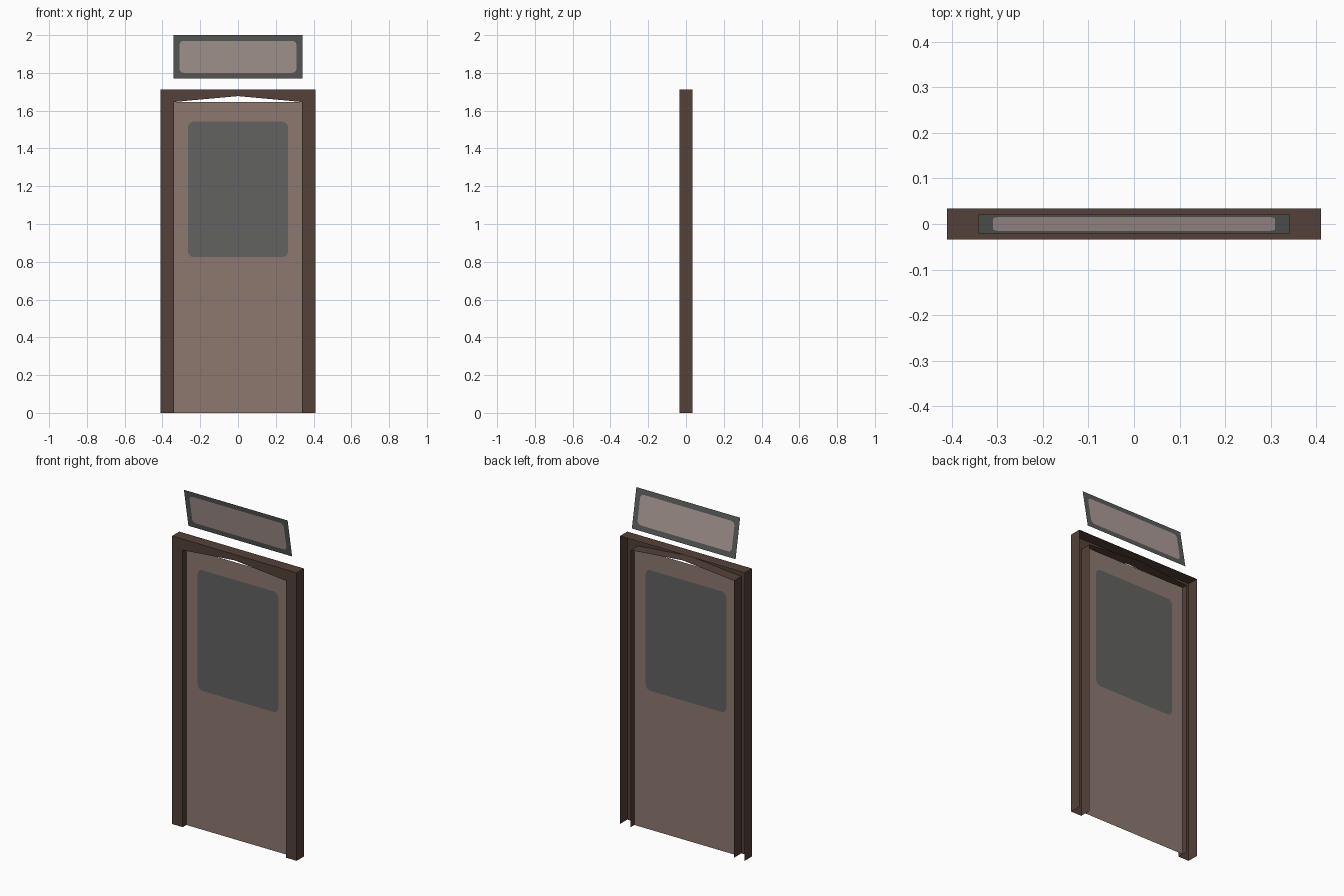
import bpy, bmesh, math
from mathutils import Vector

cube = bpy.data.objects.get("Cube")
if cube:
    bpy.data.objects.remove(cube, do_unlink=True)


def material(name, rgb):
    """Flat colour from 0-255 display values."""
    lin = [((c / 255 + 0.055) / 1.055) ** 2.4 for c in rgb] + [1.0]
    mat = bpy.data.materials.new(name)
    mat.use_nodes = True
    mat.diffuse_color = lin
    bsdf = mat.node_tree.nodes["Principled BSDF"]
    bsdf.inputs["Base Color"].default_value = lin
    bsdf.inputs["Roughness"].default_value = 0.8
    return mat


FRAME = material("dark brown wood", (84, 65, 57))
DOOR = material("light brown wood", (141, 121, 111))
WINDOW = material("grey glass", (98, 98, 97))
RIM = material("slate grey", (90, 94, 92))
PANEL = material("pale pinkish beige", (173, 157, 152))


def finish(name, bm, mats):
    mesh = bpy.data.meshes.new(name)
    bm.to_mesh(mesh)
    bm.free()
    for m in mats:
        mesh.materials.append(m)
    obj = bpy.data.objects.new(name, mesh)
    bpy.context.collection.objects.link(obj)
    return obj


def rounded_rect(x, z0, z1, r, steps=3):
    """Outline of a rectangle with rounded corners, in the xz plane."""
    pts = []
    corners = [(x - r, z1 - r), (r - x, z1 - r), (r - x, z0 + r), (x - r, z0 + r)]
    for i, (cx, cz) in enumerate(corners):
        for s in range(steps + 1):
            a = math.pi / 2 * (i + s / steps)
            pts.append((cx + r * math.cos(a), cz + r * math.sin(a)))
    return pts


def glazed_sheet(name, x, z0, z1, inner, mats):
    """Thin sheet with a flush rounded pane set into it."""
    bm = bmesh.new()
    outer = [(-x, z0), (x, z0), (x, z1), (-x, z1)]
    edges, loops = [], []
    for pts in (outer, inner):
        vs = [bm.verts.new((px, 0, pz)) for px, pz in pts]
        edges += [bm.edges.new((v, vs[i - 1])) for i, v in enumerate(vs)]
        loops.append(vs)
    bmesh.ops.triangle_fill(bm, edges=edges, use_beauty=True, normal=Vector((0, -1, 0)))
    pane = bm.faces.new(loops[1])
    pane.material_index = 1
    for f in bm.faces:
        f.normal_update()
        if f.normal.y > 0:
            f.normal_flip()
    return finish(name, bm, mats)


# Door frame: a channel open at the back, with a slightly peaked soffit
W, H, w, h, peak, D = 0.41, 1.712, 0.34, 1.646, 1.677, 0.034
outer_path = [(-W, 0), (-W, H), (0, H), (W, H), (W, 0)]
inner_path = [(-w, 0), (-w, h), (0, peak), (w, h), (w, 0)]
bm = bmesh.new()
rows = [[bm.verts.new((x, y, z)) for x, z in path]
        for path, y in ((outer_path, D), (outer_path, -D), (inner_path, -D), (inner_path, D))]
for a, b in zip(rows, rows[1:]):
    for i in range(len(a) - 1):
        bm.faces.new((a[i], b[i], b[i + 1], a[i + 1]))
bmesh.ops.recalc_face_normals(bm, faces=bm.faces)
finish("door_frame", bm, [FRAME])

# Door leaf with its large window
glazed_sheet("door_leaf", 0.34, 0, 1.647,
             rounded_rect(0.265, 0.825, 1.542, 0.03), [DOOR, WINDOW])

# Sign board above the door, leaning forward
sign = glazed_sheet("sign_board", 0.341, -0.117, 0.117,
                    rounded_rect(0.31, -0.086, 0.086, 0.022), [RIM, PANEL])
sign.location = (0, 0, 1.885)
sign.rotation_euler.x = 0.182
